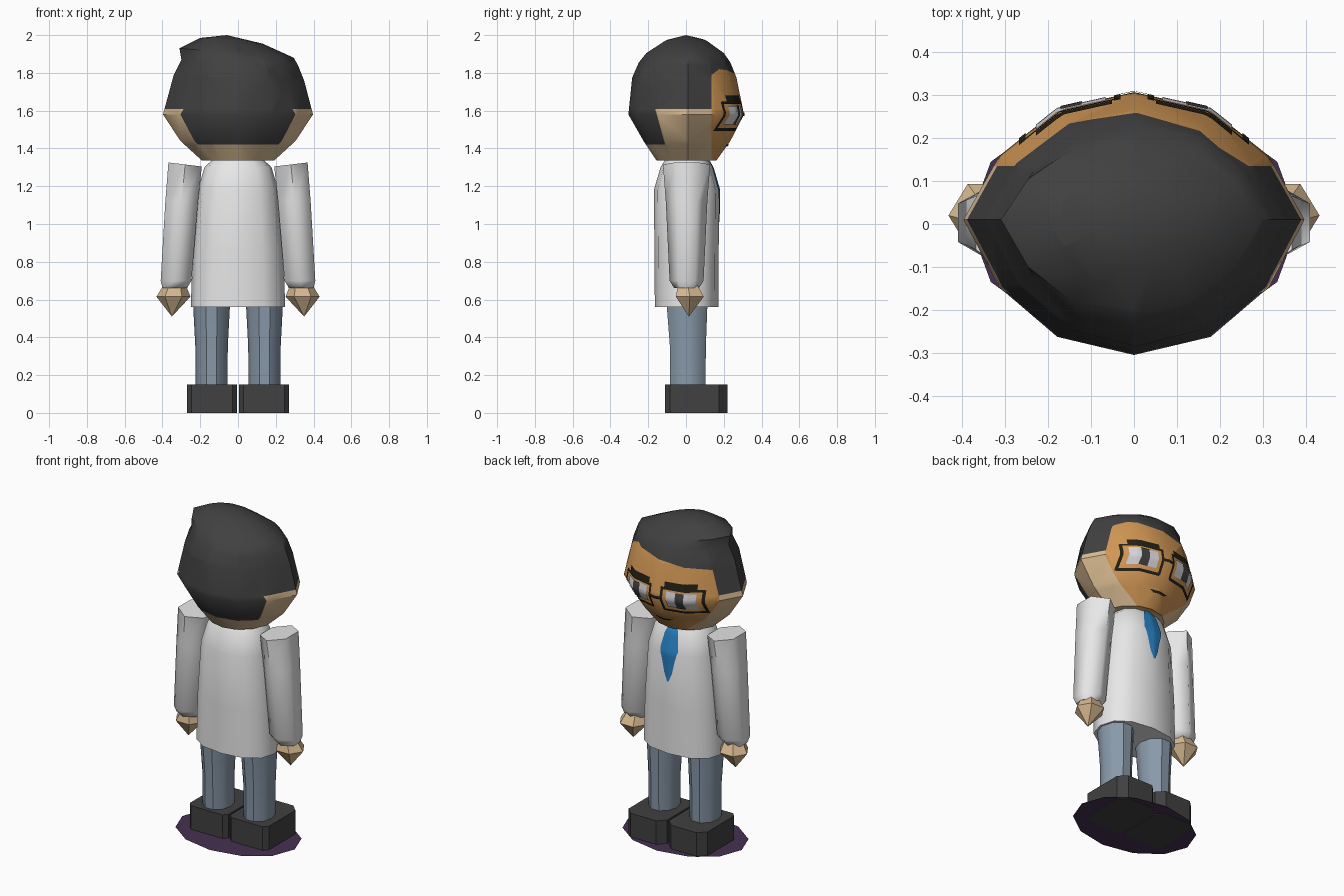
import bpy, bmesh, math
from mathutils import Vector
from mathutils.bvhtree import BVHTree

if "Cube" in bpy.data.objects:
    bpy.data.objects.remove(bpy.data.objects["Cube"])


def material(name, *rgb):
    m = bpy.data.materials.new(name)
    m.diffuse_color = (*rgb, 1)
    m.use_nodes = True
    m.node_tree.nodes["Principled BSDF"].inputs["Base Color"].default_value = m.diffuse_color
    return m


CHARCOAL = material("charcoal", .052, .052, .052)
SKIN = material("pale skin", .70, .50, .29)
FACE = material("tan face", .64, .31, .09)
COAT = material("coat white", .80, .80, .80)
JEANS = material("denim grey blue", .25, .32, .40)
PURPLE = material("dark purple", .06, .03, .085)
BLUE = material("tie blue", .02, .21, .53)
BLACK = material("frame black", .016, .014, .008)
EYE = material("eye white", .66, .66, .70)


def finish(bm, name, mats, angle=40):
    me = bpy.data.meshes.new(name)
    bm.to_mesh(me)
    ob = bpy.data.objects.new(name, me)
    bpy.context.collection.objects.link(ob)
    for m in mats:
        me.materials.append(m)
    bpy.ops.object.select_all(action='DESELECT')
    ob.select_set(True)
    bpy.context.view_layer.objects.active = ob
    if angle:
        bpy.ops.object.shade_smooth_by_angle(angle=math.radians(angle))
    return ob


def loft(rings):
    """Closed skin through rings; a one-point ring becomes a tip."""
    bm = bmesh.new()
    vs = [[bm.verts.new(p) for p in r] for r in rings]
    for a, b in zip(vs, vs[1:]):
        n = max(len(a), len(b))
        for i in range(n):
            j = (i + 1) % n
            if len(a) == 1:
                bm.faces.new((a[0], b[j], b[i]))
            elif len(b) == 1:
                bm.faces.new((a[i], a[j], b[0]))
            else:
                bm.faces.new((a[i], a[j], b[j], b[i]))
    if len(vs[0]) > 1:
        bm.faces.new(vs[0][::-1])
    if len(vs[-1]) > 1:
        bm.faces.new(vs[-1])
    bmesh.ops.recalc_face_normals(bm, faces=bm.faces[:])
    return bm


def oval(n, cx, cy, z, rx, ry, turn=0.0, power=1.0):
    def shape(v):
        return math.copysign(abs(v) ** power, v)
    angles = [2 * math.pi * (i + turn) / n for i in range(n)]
    return [(cx + rx * shape(round(math.cos(a), 6)),
             cy + ry * shape(round(math.sin(a), 6)), z) for a in angles]


# Head: twelve-sided rings, tilted upward to a swept lock on the -x side
SIDE = [1, .79, .45, 0, -.45, -.79, -1, -.79, -.45, 0, .45, .79]


def head_ring(z_left, z_right, x_left, x_right, y_back, y_front):
    pts = []
    for i, k in enumerate(SIDE):
        x = (x_left + x_right) / 2 + k * (x_right - x_left) / 2
        s = round(math.sin(i * math.pi / 6), 4)
        y = .01 + (s * (y_front - .01) if s > 0 else -s * (y_back - .01))
        pts.append((x, y, z_left + (k + 1) / 2 * (z_right - z_left)))
    return pts


head = loft([
    head_ring(1.335, 1.335, -.19, .19, -.155, .16),
    head_ring(1.44, 1.44, -.305, .305, -.225, .235),
    head_ring(1.58, 1.58, -.397, .397, -.305, .307),
    head_ring(1.79, 1.76, -.34, .35, -.285, .267),
    head_ring(1.87, 1.84, -.30, .318, -.25, .235),
    head_ring(1.93, 1.88, -.31, .295, -.21, .20),
    head_ring(1.985, 1.955, -.20, .13, -.11, .11),
    [(-.06, 0, 2.0)]])
bmesh.ops.triangulate(head, faces=head.faces[:])
# Cut the hairlines, then colour by region
for co, no in [((0, .135, 0), (0, 1, 0)), ((0, 0, 1.61), (0, 0, 1)),
               ((0, 0, 1.42), (0, 0, 1)), ((0, -.11, 1.42), (0, 1, .28)),
               ((.2, 0, 1.82), (.45, 0, 1)), ((.2, 0, 1.82), (-.13, 0, 1))]:
    bmesh.ops.bisect_plane(head, geom=head.verts[:] + head.edges[:] + head.faces[:],
                           dist=1e-5, plane_co=co, plane_no=no)
for f in head.faces:
    c = f.calc_center_median()
    hairline = min(1.82 - .45 * (c.x - .2), 1.82 + .13 * (c.x - .2))
    if c.y > .135:
        f.material_index = 0 if c.z > hairline else 2
    elif c.z > 1.61 or (c.z > 1.42 and c.y + .11 + .28 * (c.z - 1.42) < 0):
        f.material_index = 0
    else:
        f.material_index = 1
finish(head, "head_and_hair", [CHARCOAL, SKIN, FACE])
head_tree = BVHTree.FromBMesh(head)

# Coat body
torso = loft([oval(12, 0, .003, z, rx, ry, 0, .85) for z, rx, ry in [
    (.56, .25, .168), (.85, .24, .17), (1.18, .212, .173), (1.30, .178, .138), (1.345, .13, .11)]])
bmesh.ops.triangulate(torso, faces=torso.faces[:])
finish(torso, "coat_body", [COAT])
torso_tree = BVHTree.FromBMesh(torso)


def plate(name, mat, tree, rows, lift=.005, step=.016):
    """Thin painted patch hugging a surface; rows are (z, x0, x1)."""
    bm = bmesh.new()
    lines = []
    nx = max(2, math.ceil(max(abs(r[2] - r[1]) for r in rows) / step))
    levels = [rows[0]]
    for a, b in zip(rows, rows[1:]):
        n = max(1, math.ceil(abs(b[0] - a[0]) / step))
        levels += [[p + (q - p) * k / n for p, q in zip(a, b)] for k in range(1, n + 1)]
    for z, x0, x1 in levels:
        line = []
        for i in range(nx + 1):
            x = x0 + (x1 - x0) * i / nx
            hit, normal, _, _ = tree.ray_cast(Vector((x, 2, z)), Vector((0, -1, 0)))
            if hit is None:
                hit, normal = Vector((x, .1, z)), Vector((0, 1, 0))
            line.append(bm.verts.new(hit + normal * lift))
        lines.append(line)
    for a, b in zip(lines, lines[1:]):
        for i in range(nx):
            bm.faces.new((a[i], b[i], b[i + 1], a[i + 1]))
    for f in bm.faces:
        f.normal_update()
        if f.normal.y < 0:
            f.normal_flip()
    finish(bm, name, [mat])


def bar(name, mat, s, x0, x1, z0, z1, lift=.005):
    plate(name, mat, head_tree, [(z0, *sorted((s * x0, s * x1))), (z1, *sorted((s * x0, s * x1)))], lift)


# Eyes, brows and glasses
for s, side in ((-1, "left"), (1, "right")):
    bar("eye_" + side, EYE, s, .065, .225, 1.53, 1.625)
    bar("pupil_" + side, CHARCOAL, s, .12, .17, 1.53, 1.625, .008)
    bar("brow_" + side, BLACK, s, .05, .225, 1.645, 1.68)
    bar("frame_bottom_" + side, BLACK, s, .035, .265, 1.495, 1.51)
    bar("frame_inner_" + side, BLACK, s, .03, .045, 1.50, 1.65)
    bar("frame_outer_" + side, BLACK, s, .25, .265, 1.50, 1.645)
    bar("frame_top_" + side, BLACK, s, .035, .26, 1.635, 1.648, .006)
bar("glasses_bridge", BLACK, 1, -.03, .03, 1.575, 1.59)
plate("mouth", BLACK, head_tree, [(1.412, -.035, .035), (1.424, -.06, .06)])

# Tie
plate("tie", BLUE, torso_tree, [(1.335, -.025, .025), (1.29, -.045, .045), (1.20, -.06, .06),
                                (1.13, -.04, .04), (1.06, -.025, .025), (1.01, -.004, .004)])

# Arms, hands, legs and shoes
for s, side in ((-1, "left"), (1, "right")):
    top = [(x, y, 1.315 + s * (x - s * .28) * .12) for x, y, _ in
           oval(6, s * .28, .003, 0, .102, .125, .5)]
    arm = loft([oval(6, s * .335, .003, .66, .075, .065, .5),
                oval(6, s * .328, .003, .70, .094, .09, .5),
                oval(6, s * .298, .003, 1.12, .10, .11, .5), top])
    finish(arm, "sleeve_" + side, [COAT], 62)

    hand = loft([[(s * .35, .015, .51)], oval(6, s * .342, .02, .615, .09, .085),
                 oval(6, s * .335, .01, .675, .06, .06)])
    finish(hand, "hand_" + side, [SKIN])

    leg = loft([oval(10, s * .14, .01, .13, .084, .098), oval(10, s * .14, .01, .35, .086, .10),
                oval(10, s * .14, .005, .60, .099, .115)])
    finish(leg, "trouser_leg_" + side, [JEANS])

    outline = [(.03, -.11), (.245, -.11), (.27, -.085), (.27, .175), (.225, .22),
               (.05, .22), (.006, .175), (.006, -.085)]
    shoe = loft([[(s * x, y, z) for x, y in outline] for z in (0, .15)])
    finish(shoe, "shoe_" + side, [CHARCOAL], 20)

# Flat base disc under the shoes
disc = bmesh.new()
disc.faces.new([disc.verts.new(p) for p in oval(12, 0, .005, .004, .385, .28)])
finish(disc, "base_disc", [PURPLE], 0)
